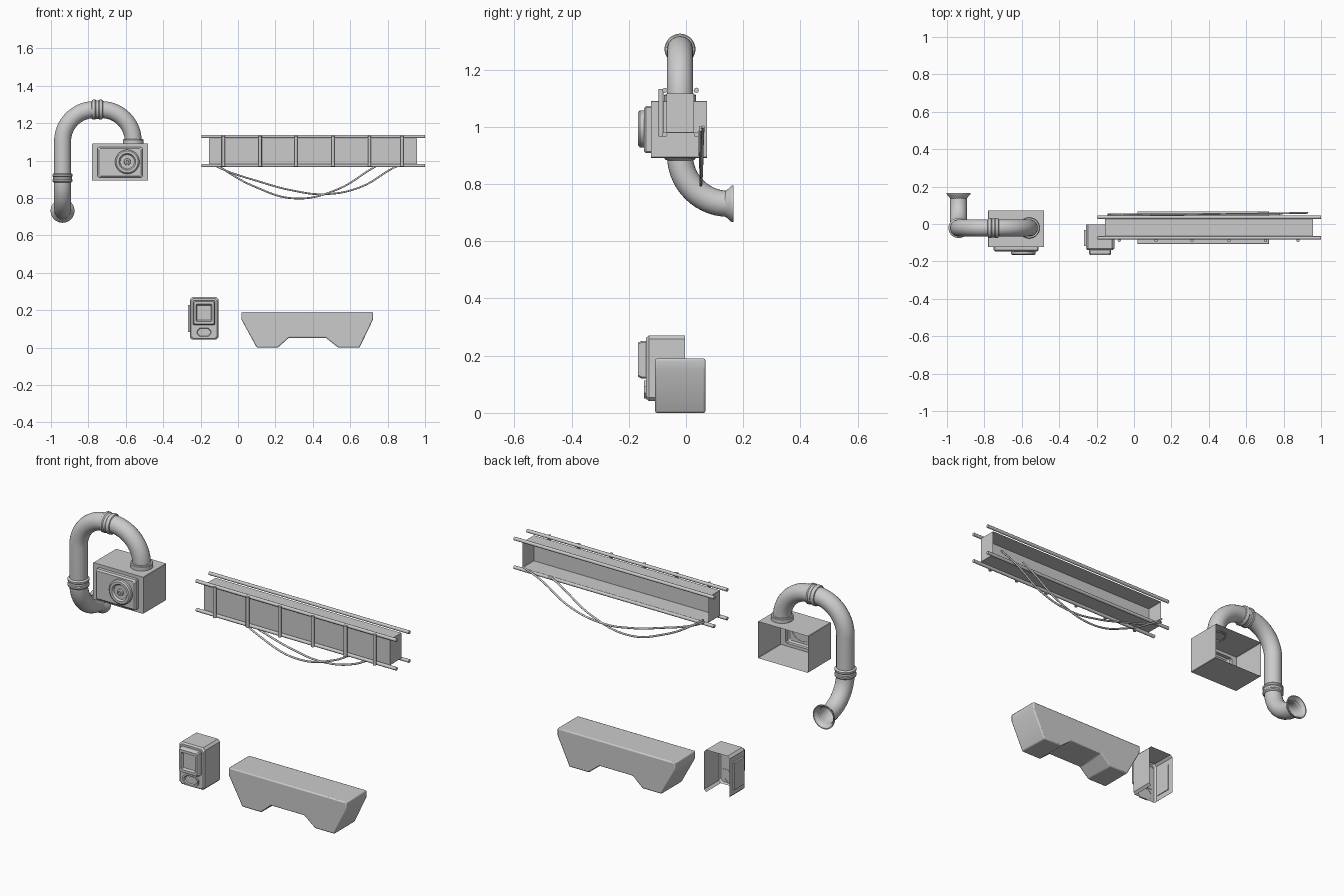
import bpy, bmesh
from math import sin, cos, pi
from mathutils import Vector

if "Cube" in bpy.data.objects:
    bpy.data.objects.remove(bpy.data.objects["Cube"])


def finish(bm, name, smooth=True):
    bmesh.ops.recalc_face_normals(bm, faces=bm.faces)
    me = bpy.data.meshes.new(name)
    bm.to_mesh(me)
    bm.free()
    ob = bpy.data.objects.new(name, me)
    bpy.context.collection.objects.link(ob)
    if smooth:
        bpy.ops.object.select_all(action='DESELECT')
        bpy.context.view_layer.objects.active = ob
        ob.select_set(True)
        bpy.ops.object.shade_smooth_by_angle(angle=0.6)
    return ob


def shell(name, loops, open_bottom=False):
    """Open-backed shell of chamfered rectangles (x0, x1, z0, z1, y, chamfer)."""
    bm = bmesh.new()
    prev = None
    for i, (a, b, lo, hi, y, c) in enumerate(loops):
        pts = [(a + c, lo), (b - c, lo), (b, lo + c), (b, hi - c),
               (b - c, hi), (a + c, hi), (a, hi - c), (a, lo + c)]
        ring = [bm.verts.new((x, y, z)) for x, z in pts]
        if prev:
            for k in range(8):
                if not (open_bottom and i == 1 and k == 0):
                    n = (k + 1) % 8
                    bm.faces.new((prev[k], prev[n], ring[n], ring[k]))
        prev = ring
    bm.faces.new(prev)
    return finish(bm, name, False)


def lathe(name, origin, axis, profile, seg=40):
    """Revolve (radius, height) points around an axis."""
    bm = bmesh.new()
    q = Vector(axis).to_track_quat('Z', 'Y')
    prev = None
    for r, h in profile:
        ring = [bm.verts.new(Vector(origin) + q @ Vector(
            (r * cos(2 * pi * k / seg), r * sin(2 * pi * k / seg), h))) for k in range(seg)]
        if prev:
            for k in range(seg):
                n = (k + 1) % seg
                bm.faces.new((prev[k], prev[n], ring[n], ring[k]))
        prev = ring
    if profile[-1][0] < 0.02:
        bm.faces.new(prev)
    return finish(bm, name)


def tube(name, pts, r, res=6, kind='POLY', caps=True):
    cu = bpy.data.curves.new(name, 'CURVE')
    cu.dimensions = '3D'
    cu.bevel_depth, cu.bevel_resolution, cu.use_fill_caps = r, res, caps
    sp = cu.splines.new(kind)
    if kind == 'BEZIER':
        sp.bezier_points.add(len(pts) - 1)
        for p, co in zip(sp.bezier_points, pts):
            p.co = co
            p.handle_left_type = p.handle_right_type = 'AUTO'
    else:
        sp.points.add(len(pts) - 1)
        for p, co in zip(sp.points, pts):
            p.co = (*co, 1)
    sp.use_smooth = True
    ob = bpy.data.objects.new(name, cu)
    bpy.context.collection.objects.link(ob)
    return ob


def arc(c, u, v, r, n=14):
    """Quarter arc from c + u*r to c + v*r."""
    c, u, v = Vector(c), Vector(u), Vector(v)
    return [c + r * (u * cos(t * pi / 2 / n) + v * sin(t * pi / 2 / n)) for t in range(n + 1)]


# Fan housing: open-backed box with a stepped front panel
shell("fan_housing", [
    (-.78, -.48, .892, 1.09, .073, .002), (-.78, -.48, .892, 1.09, -.122, .002),
    (-.75, -.51, .908, 1.073, -.122, .006), (-.75, -.51, .908, 1.073, -.14, .006),
    (-.742, -.518, .916, 1.065, -.147, .006)])
lathe("fan_ring", (-.592, -.145, .993), (0, -1, 0), [
    (.065, 0), (.065, .016), (.058, .022), (.045, .022), (.038, .012),
    (.018, .012), (.016, .02), (.008, .022), (.006, .016)])

# Duct from the housing over and down to the rear outlet
PY, PX, PR = -.021, -.938, .0455
path = [Vector((-.56, PY, 1.085))]
path += arc((-.73, PY, 1.102), (1, 0, 0), (0, 0, 1), .17)
path += arc((-.768, PY, 1.102), (0, 0, 1), (-1, 0, 0), .17)
path += arc((PX, PY + .17, .901), (0, -1, 0), (0, 0, -1), .17)
tube("duct", path, PR, 10, caps=False)
joint = [(.045, -.03), (.05, -.028), (.054, -.022), (.054, -.012), (.05, -.007),
         (.05, .007), (.054, .012), (.054, .022), (.05, .028), (.045, .03)]
lathe("duct_joint_top", (-.752, PY, 1.272), (1, 0, 0), joint)
lathe("duct_joint_side", (PX, PY, .907), (0, 0, 1), [(r, h * .8) for r, h in joint])
lathe("duct_collar", (-.56, PY, 1.088), (0, 0, 1), [(.056, 0), (.056, .022), (.053, .026), (.045, .026)])
lathe("duct_outlet_flare", (PX, .149, .731), (0, 1, 0), [
    (.0455, -.012), (.052, -.002), (.062, .008), (.064, .012), (.064, .017), (.059, .017),
    (.05, .005), (.044, -.012)])

# Girder: open-backed channel with edge rails and front uprights
shell("girder_channel", [(-.155, .957, .979, 1.117, .028, .001), (-.155, .957, .979, 1.117, -.068, .001)])
for side, y in (("front", -.074), ("back", .036)):
    for level, z in (("top", 1.128), ("bottom", .973)):
        tube(f"girder_rail_{side}_{level}", [(-.196, y, z), (1, y, z)], .009, 4)
for i, x in enumerate((-.078, .118, .31, .508, .703, .877)):
    tube(f"girder_upright_{i}", [(x, -.087, .967), (x, -.087, 1.132)], .009, 4)

# Hanging cables behind the girder
tube("cable_a", [(-.14, .052, 1.0), (-.09, .052, .962), (.09, .052, .86), (.31, .052, .797),
                 (.53, .052, .845), (.73, .052, .965), (.78, .052, .99)], .005, 3, 'BEZIER')
tube("cable_b", [(-.14, .048, .985), (-.09, .048, .957), (.115, .05, .887), (.29, .052, .84),
                 (.46, .053, .82), (.65, .055, .856), (.84, .058, .965), (.93, .06, 1.0)], .005, 3, 'BEZIER')

# Control box with a recessed screen, button plate and side panel
shell("control_box", [
    (-.257, -.105, .042, .27, -.004, .012), (-.257, -.105, .042, .27, -.13, .012),
    (-.25, -.112, .049, .263, -.139, .012)], True)
shell("screen_bezel", [
    (-.241, -.122, .12, .252, -.137, .006), (-.241, -.122, .12, .252, -.155, .006),
    (-.235, -.128, .126, .246, -.167, .006), (-.224, -.139, .14, .232, -.167, .004),
    (-.218, -.145, .146, .226, -.155, .004)])
shell("button_plate", [
    (-.228, -.136, .05, .113, -.137, .02), (-.228, -.136, .05, .113, -.146, .02),
    (-.22, -.144, .058, .105, -.146, .016), (-.216, -.148, .062, .101, -.14, .014)])
bm = bmesh.new()
bmesh.ops.create_cube(bm, size=1)
for v in bm.verts:
    v.co = Vector((-.26 + v.co.x * .014, -.075 + v.co.y * .085, .155 + v.co.z * .145))
finish(bm, "side_panel", False)

# Trough: notched trapezoid extruded in depth
outline = [(.1, 0), (.213, 0), (.272, .052), (.47, .052), (.535, 0), (.65, 0),
           (.722, .15), (.722, .19), (.018, .19), (.018, .15)]
bm = bmesh.new()
face = bm.faces.new([bm.verts.new((x, -.108, z)) for x, z in outline])
ext = bmesh.ops.extrude_face_region(bm, geom=[face])
for v in ext["geom"]:
    if isinstance(v, bmesh.types.BMVert):
        v.co.y = .068
trough = finish(bm, "trough")
bev = trough.modifiers.new("bevel", 'BEVEL')
bev.width, bev.segments, bev.limit_method, bev.angle_limit = .006, 2, 'ANGLE', .5
